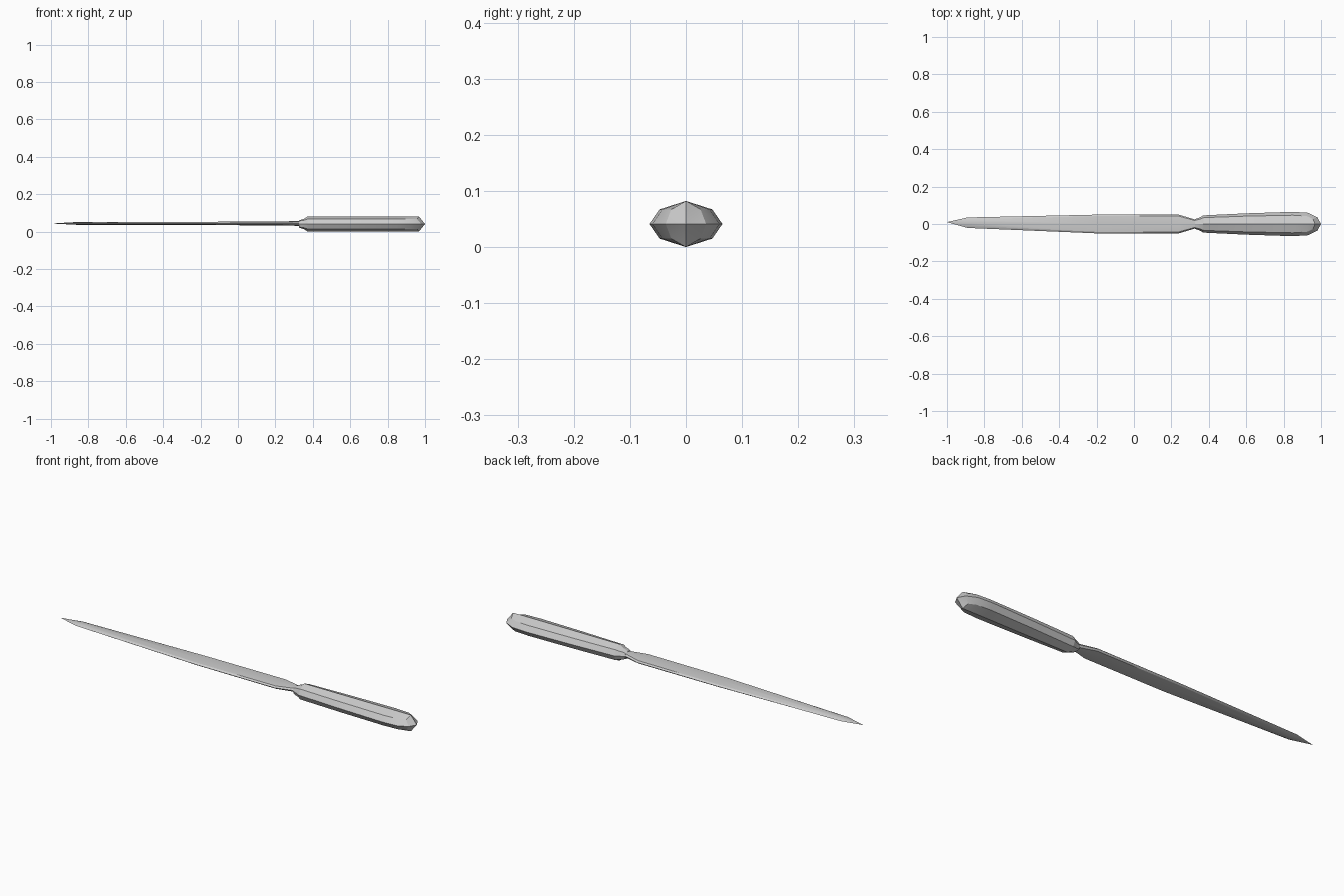
import bpy, bmesh


def loft(name, stations, zc, start=None, end=None):
    """Skin eight-sided rings along x.
    Station: (x edge, half width, x shoulder, shoulder y, shoulder dz, x ridge, ridge dz, y centre)"""
    bm = bmesh.new()
    rings = []
    for xe, w, xs, ws, hs, xr, h, yc in stations:
        pts = [(xe, w, 0), (xs, ws, hs), (xr, 0, h), (xs, -ws, hs),
               (xe, -w, 0), (xs, -ws, -hs), (xr, 0, -h), (xs, ws, -hs)]
        rings.append([bm.verts.new((x, y + yc, z + zc)) for x, y, z in pts])
    for a, b in zip(rings, rings[1:]):
        for i in range(8):
            j = (i + 1) % 8
            bm.faces.new((a[i], a[j], b[j], b[i]))
    # close each end with a point or a flat cap
    for ring, tip in ((rings[0], start), (rings[-1], end)):
        if tip:
            t = bm.verts.new(tip)
            for i in range(8):
                bm.faces.new((ring[i], ring[(i + 1) % 8], t))
        else:
            bm.faces.new(ring)
    bmesh.ops.recalc_face_normals(bm, faces=bm.faces)
    mesh = bpy.data.meshes.new(name)
    bm.to_mesh(mesh)
    bm.free()
    obj = bpy.data.objects.new(name, mesh)
    bpy.context.collection.objects.link(obj)
    bpy.context.view_layer.objects.active = obj
    obj.select_set(True)
    bpy.ops.object.shade_smooth_by_angle(angle=0.35)
    obj.select_set(False)
    return obj


# Handle with a small collar step at the blade end and a blunt rounded butt
loft("handle", [
    (0.325, 0.026, 0.325, 0.019, 0.014, 0.325, 0.018, 0),
    (0.340, 0.031, 0.340, 0.023, 0.019, 0.340, 0.024, 0),
    (0.350, 0.034, 0.352, 0.026, 0.020, 0.352, 0.027, 0),
    (0.370, 0.046, 0.372, 0.034, 0.026, 0.372, 0.041, 0),
    (0.600, 0.057, 0.600, 0.042, 0.026, 0.600, 0.041, 0),
    (0.850, 0.065, 0.850, 0.047, 0.026, 0.850, 0.041, 0),
    (0.930, 0.060, 0.925, 0.042, 0.026, 0.930, 0.041, 0),
    (0.980, 0.036, 0.958, 0.026, 0.026, 0.967, 0.041, 0),
], 0.041, end=(1.0, 0, 0.041))

# Slim blade with a shallow ridge and bevelled edges, tip slightly off centre
loft("blade", [
    (-0.890, 0.028, -0.880, 0.018, 0.005, -0.870, 0.007, 0.007),
    (-0.200, 0.050, -0.200, 0.042, 0.006, -0.200, 0.0085, 0),
    (0.240, 0.050, 0.240, 0.042, 0.007, 0.240, 0.011, 0),
    (0.330, 0.023, 0.330, 0.017, 0.009, 0.330, 0.013, 0),
], 0.044, start=(-1.0, 0.010, 0.044))
